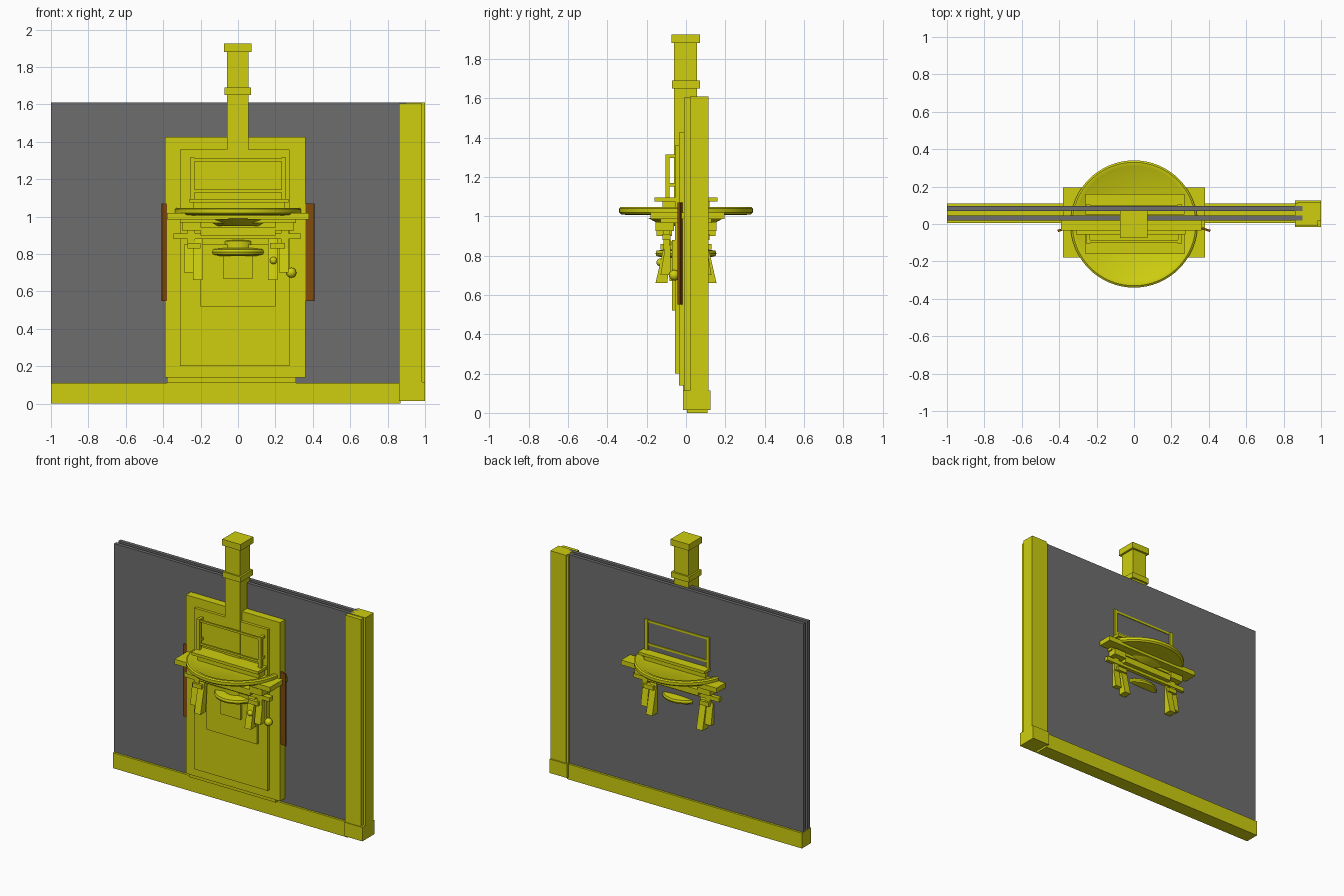
import bpy, bmesh, math
from mathutils import Vector

cube = bpy.data.objects.get("Cube")
if cube:
    bpy.data.objects.remove(cube, do_unlink=True)


def material(name, rgb):
    m = bpy.data.materials.new(name)
    m.use_nodes = True
    m.diffuse_color = (*rgb, 1)
    m.node_tree.nodes["Principled BSDF"].inputs["Base Color"].default_value = (*rgb, 1)
    return m


yellow = material("yellow", (0.62, 0.62, 0.005))
grey = material("wall grey", (0.155, 0.155, 0.155))
brown = material("brown", (0.22, 0.07, 0.004))


def finish(name, bm, mat, smooth=False):
    bmesh.ops.recalc_face_normals(bm, faces=bm.faces)
    mesh = bpy.data.meshes.new(name)
    bm.to_mesh(mesh)
    bm.free()
    mesh.materials.append(mat)
    ob = bpy.data.objects.new(name, mesh)
    bpy.context.collection.objects.link(ob)
    if smooth:
        bpy.ops.object.select_all(action='DESELECT')
        ob.select_set(True)
        bpy.context.view_layer.objects.active = ob
        bpy.ops.object.shade_smooth_by_angle(angle=math.radians(35))
    return ob


def box(name, x, y, z, mat=yellow):
    """Box from (min, max) ranges on each axis."""
    bm = bmesh.new()
    bmesh.ops.create_cube(bm, size=1)
    for v in bm.verts:
        v.co = [r[0] if c < 0 else r[1] for r, c in zip((x, y, z), v.co)]
    return finish(name, bm, mat)


def lathe(name, profile, segments=48):
    """Spin an (r, z) profile around the z axis."""
    bm = bmesh.new()
    verts = [bm.verts.new((r, 0, z)) for r, z in profile]
    edges = [bm.edges.new(p) for p in zip(verts, verts[1:])]
    bmesh.ops.spin(bm, geom=verts + edges, cent=(0, 0, 0), axis=(0, 0, 1),
                   angle=math.tau, steps=segments)
    bmesh.ops.remove_doubles(bm, verts=bm.verts, dist=0.0005)
    return finish(name, bm, yellow, True)


def wedge(name, x, outline):
    """Extrude a (y, z) outline across an x range."""
    bm = bmesh.new()
    face = bm.faces.new([bm.verts.new((x[0], y, z)) for y, z in outline])
    ext = bmesh.ops.extrude_face_region(bm, geom=[face])
    bmesh.ops.translate(bm, vec=(x[1] - x[0], 0, 0),
                        verts=[v for v in ext["geom"] if isinstance(v, bmesh.types.BMVert)])
    return finish(name, bm, yellow)


def ball(name, centre, radius):
    bm = bmesh.new()
    bmesh.ops.create_uvsphere(bm, u_segments=16, v_segments=10, radius=radius)
    bmesh.ops.translate(bm, vec=Vector(centre), verts=bm.verts)
    return finish(name, bm, yellow, True)


# Wall sheets, skirting and end post
box("front_wall_sheet", (-1, 0.9), (0.02, 0.045), (0.08, 1.61), grey)
box("back_wall_sheet", (-1, 0.9), (0.07, 0.095), (0.08, 1.61), grey)
box("skirting", (-1, 0.87), (0.005, 0.11), (0, 0.11))
box("end_post", (0.86, 0.985), (-0.01, 0.11), (0.02, 1.605))
box("end_post_strip", (0.875, 1), (0.02, 0.115), (0.02, 1.61))
box("end_post_foot", (0.86, 1), (-0.015, 0.125), (0.015, 0.115))

# Raised panels on the front of the wall
box("door_panel", (-0.39, 0.36), (-0.035, 0.02), (0.14, 1.425))
box("door_sill", (-0.38, 0.31), (-0.015, 0.02), (0.11, 0.14))
box("inner_panel", (-0.31, 0.275), (-0.055, -0.035), (0.2, 1.36))
box("lower_panel", (-0.2, 0.2), (-0.07, -0.055), (0.52, 0.85))

# Slanted side pads
for side, label in ((-1, "right"), (1, "left")):
    pad = box(label + "_side_pad", (-0.024, 0.024), (-0.006, 0.006), (0.55, 1.07), brown)
    pad.location = (side * 0.385, -0.03, 0)
    pad.rotation_euler.z = -side * 0.3

# Square chimney with collar and cap
box("chimney", (-0.06, 0.057), (-0.06, 0.057), (1.03, 1.89))
box("chimney_collar", (-0.072, 0.07), (-0.072, 0.07), (1.65, 1.69))
box("chimney_cap", (-0.074, 0.072), (-0.074, 0.072), (1.88, 1.925))

# Round table with a raised rim, on a cross plate
lathe("round_table", [(0, 1.005), (0.29, 1.005), (0.33, 1.01), (0.34, 1.02), (0.34, 1.04),
                      (0.33, 1.047), (0.31, 1.045), (0.285, 1.028), (0, 1.026)], 64)
box("cross_plate", (-0.38, 0.38), (-0.18, 0.195), (0.985, 1.02))
box("under_block", (-0.31, 0.31), (-0.13, 0.13), (0.965, 0.985))
lathe("table_hub", [(0, 0.95), (0.12, 0.95), (0.19, 0.99), (0, 0.99)])

# Small dish and its column
lathe("small_dish", [(0, 0.79), (0.12, 0.79), (0.15, 0.798), (0.155, 0.81),
                     (0.15, 0.825), (0.1, 0.832), (0, 0.832)])
lathe("dish_stem", [(0, 0.83), (0.09, 0.83), (0.09, 0.87), (0.055, 0.875),
                    (0.055, 0.95), (0, 0.95)], 24)
box("column", (-0.08, 0.08), (-0.085, 0.085), (0.67, 0.79))

# Parts repeated on the front and the back
for s, label in ((-1, "front"), (1, "back")):
    def span(a, b):
        return tuple(sorted((s * a, s * b)))

    # Ledge and rail standing on the table
    box(label + "_ledge", (-0.26, 0.27), span(0.05, 0.16), (1.075, 1.095))
    box(label + "_ledge_riser", (-0.24, 0.25), span(0.05, 0.12), (1.02, 1.075))
    for x in (-0.245, 0.245):
        box(label + "_rail_post", (x - 0.012, x + 0.012), span(0.083, 0.104), (1.09, 1.315))
    box(label + "_rail_top", (-0.25, 0.25), span(0.088, 0.1), (1.295, 1.31))
    box(label + "_rail_bottom", (-0.25, 0.25), span(0.088, 0.1), (1.13, 1.145))
    if s < 0:
        for x in (-0.245, 0.245):
            for z in (1.16, 1.305):
                box("rail_bracket", (x - 0.01, x + 0.01), (-0.085, -0.05), (z - 0.008, z + 0.008))

    # Beams and hangers under the table
    box(label + "_beam", (-0.345, 0.335), span(0.08, 0.12), (0.88, 0.91))
    box(label + "_inner_beam", (-0.2, 0.2), span(0.07, 0.15), (0.9, 0.945))
    for x in (-0.25, 0.25):
        box(label + "_hanger", (x - 0.05, x + 0.05), span(0.06, 0.155), (0.925, 0.97))
        box(label + "_hanger_post", (x - 0.02, x + 0.02), span(0.085, 0.115), (0.83, 0.93))

    # Flared legs, a long and a short one at each end
    for x in (-0.215, 0.185):
        wedge(label + "_long_leg", (x - 0.025, x + 0.025),
              [(s * y, z) for y, z in ((0.095, 0.66), (0.155, 0.66), (0.105, 0.88), (0.075, 0.88))])
    for x in (-0.265, 0.245):
        wedge(label + "_short_leg", (x - 0.025, x + 0.025),
              [(s * y, z) for y, z in ((0.075, 0.7), (0.13, 0.7), (0.105, 0.85), (0.08, 0.85))])
    box(label + "_leg_cap", (-0.27, -0.2), span(0.07, 0.13), (0.83, 0.86))
    box(label + "_leg_cap", (0.17, 0.25), span(0.07, 0.13), (0.83, 0.86))

# Ball knobs
ball("large_knob", (0.285, -0.06, 0.7), 0.027)
ball("small_knob", (0.19, -0.13, 0.765), 0.02)
box("knob_arm", (0.255, 0.275), (-0.07, -0.05), (0.71, 0.88))
